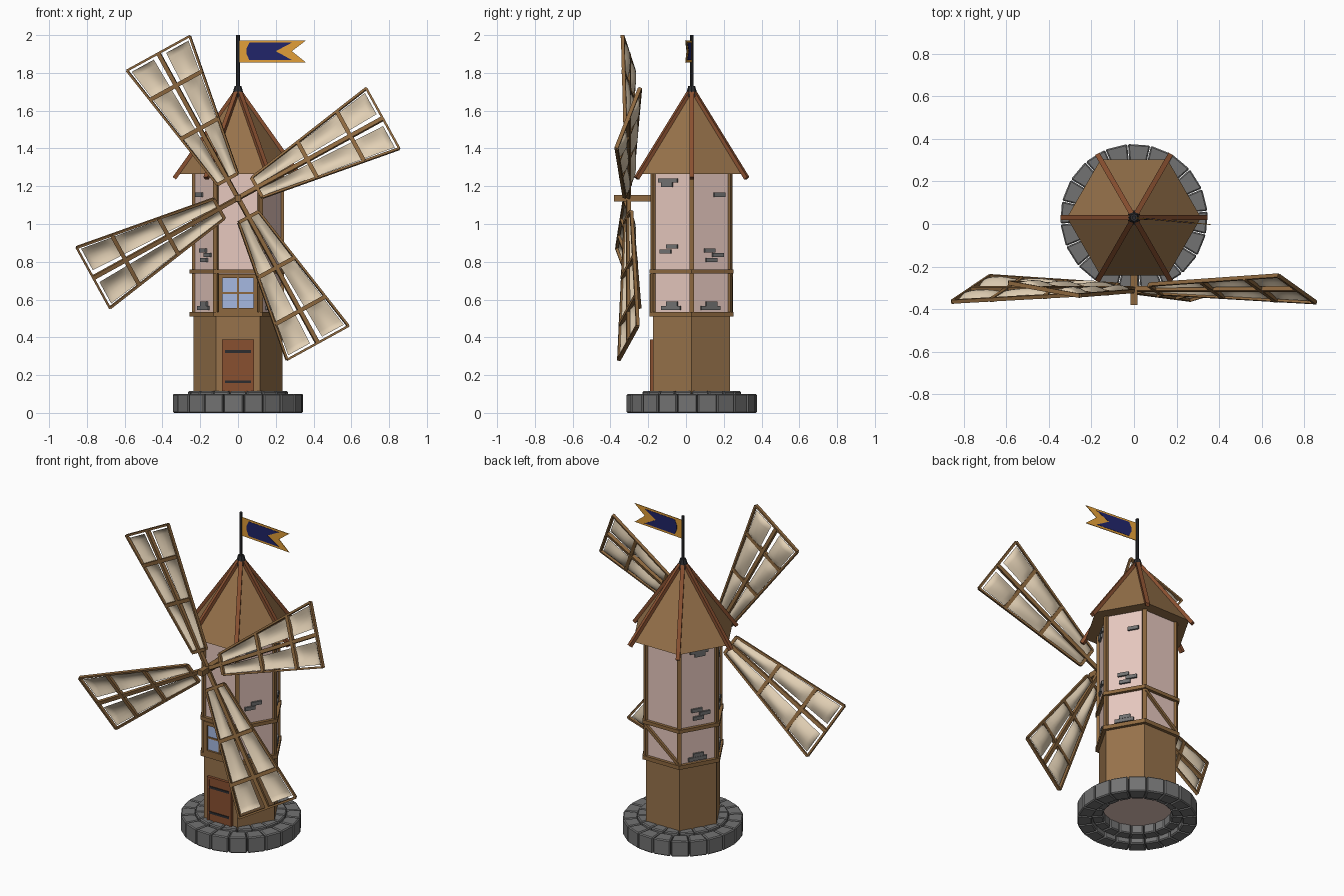
import bpy, bmesh, math
from mathutils import Matrix, Vector

if "Cube" in bpy.data.objects:
    bpy.data.objects.remove(bpy.data.objects["Cube"])

CY = 0.03                                   # tower axis is slightly behind the origin
AP = math.cos(math.pi / 6)                  # hexagon apothem ratio


def material(name, rgb):
    m = bpy.data.materials.new(name)
    m.diffuse_color = (*rgb, 1)
    m.use_nodes = True
    m.node_tree.nodes["Principled BSDF"].inputs["Base Color"].default_value = m.diffuse_color
    return m


WOOD = material("wood", (0.27, 0.14, 0.05))
BOARD = material("boards", (0.31, 0.17, 0.07))
RED = material("red_wood", (0.25, 0.08, 0.03))
PLASTER = material("plaster", (0.80, 0.58, 0.52))
CLOTH = material("canvas", (0.76, 0.63, 0.46))
STONE = material("stone", (0.17, 0.17, 0.17))
IRON = material("iron", (0.025, 0.025, 0.028))
GLASS = material("glass", (0.38, 0.48, 0.75))
NAVY = material("navy", (0.015, 0.018, 0.14))
GOLD = material("gold", (0.75, 0.34, 0.04))


def finish(name, bm, mat, smooth=False, bevel=0):
    bmesh.ops.recalc_face_normals(bm, faces=bm.faces)
    for f in bm.faces:
        f.smooth = smooth
    me = bpy.data.meshes.new(name)
    bm.to_mesh(me)
    bm.free()
    ob = bpy.data.objects.new(name, me)
    bpy.context.collection.objects.link(ob)
    me.materials.append(mat)
    if bevel:
        b = ob.modifiers.new("bevel", 'BEVEL')
        b.width, b.segments = bevel, 1
    return ob


def box(bm, center, size, M=Matrix()):
    bmesh.ops.create_cube(bm, size=1, matrix=M @ Matrix.Translation(center) @ Matrix.Diagonal((*size, 1)))


def beam(bm, a, b, w, h, M=Matrix()):
    a, b = Vector(a), Vector(b)
    d = b - a
    R = d.to_track_quat('X', 'Z').to_matrix().to_4x4()
    box(bm, (0, 0, 0), (d.length, w, h), M @ Matrix.Translation((a + b) / 2) @ R)


def prism(name, r0, r1, z0, z1, mat, n=6):
    bm = bmesh.new()
    bmesh.ops.create_cone(bm, cap_ends=True, segments=n, radius1=r0, radius2=r1, depth=z1 - z0,
                          matrix=Matrix.Translation((0, CY, (z0 + z1) / 2)) @ Matrix.Rotation(math.pi / 2, 4, 'Z'))
    # put a corner on the x axis
    return finish(name, bm, mat)


def face(deg, r=0.235):
    """Local frame on a wall: x along the wall, y up, z outwards."""
    a = math.radians(deg)
    n, up = Vector((math.cos(a), math.sin(a), 0)), Vector((0, 0, 1))
    R = Matrix((up.cross(n), up, n)).transposed().to_4x4()
    return Matrix.Translation(n * r * AP + Vector((0, CY, 0))) @ R


def polar(r, deg, z):
    a = math.radians(deg)
    return Vector((r * math.cos(a), CY + r * math.sin(a), z))


# Stone footing: two rings of wedge blocks
def stone_ring(name, r0, r1, z0, z1, n, shift):
    bm = bmesh.new()
    step = 360 / n
    for i in range(n):
        lo, hi = i * step + shift + 0.3, (i + 1) * step + shift - 0.3
        foot = [(r0, lo), (r1, lo), (r1, hi), (r0, hi)]
        v = [bm.verts.new(polar(r, d, z)) for z in (z0, z1) for r, d in foot]
        for q in ((0, 1, 2, 3), (4, 5, 6, 7), (0, 1, 5, 4), (1, 2, 6, 5), (2, 3, 7, 6), (3, 0, 4, 7)):
            bm.faces.new([v[k] for k in q])
    finish(name, bm, STONE, bevel=0.006)


stone_ring("footing_outer_stones", 0.262, 0.347, 0, 0.1, 20, 5)
stone_ring("footing_inner_stones", 0.20, 0.265, 0.03, 0.115, 18, 0)
prism("floor", 0.21, 0.21, 0.085, 0.1, PLASTER, 24)

# Tower storeys, bands and corner posts
prism("lower_storey", 0.235, 0.235, 0.1, 0.52, BOARD)
prism("upper_storey", 0.235, 0.235, 0.52, 1.275, PLASTER)
prism("lower_band", 0.257, 0.257, 0.51, 0.535, WOOD)
prism("upper_band", 0.257, 0.257, 0.738, 0.76, WOOD)
bm = bmesh.new()
for i in range(6):
    box(bm, (0.234, 0, 0.895), (0.02, 0.024, 0.75), Matrix.Translation((0, CY, 0)) @ Matrix.Rotation(i * math.pi / 3, 4, 'Z'))
beam(bm, (-0.115, 0.73, 0.006), (0.115, 0.54, 0.006), 0.018, 0.02, face(90))
finish("corner_posts_and_brace", bm, WOOD)

# Exposed brick patches: (wall angle, [(x, z) of bricks])
bm = bmesh.new()
low = [(-0.03, 0.555), (0.02, 0.555), (0.0, 0.578)]
mid = [(0.0, 0.81), (0.04, 0.835), (-0.01, 0.86)]
patches = {-30: low + [(-0.04, 0.855), (0.0, 0.88), (-0.05, 1.23), (0.0, 1.23), (-0.03, 1.208)],
           30: low + mid + [(0.05, 1.155)],
           150: low + mid + [(0.03, 1.23), (-0.02, 1.23), (0.01, 1.208)],
           210: low + mid + [(-0.05, 1.155)]}
for deg, bricks in patches.items():
    for x, z in bricks:
        box(bm, (x, z, 0.002), (0.066, 0.022, 0.018), face(deg))
finish("exposed_bricks", bm, STONE)

# Door with frame and iron straps
F = face(270)
bm = bmesh.new()
box(bm, (0, 0.245, 0.004), (0.15, 0.27, 0.016), F)
finish("door", bm, RED)
bm = bmesh.new()
for x in (-0.078, 0.078):
    box(bm, (x, 0.248, 0.006), (0.014, 0.276, 0.022), F)
box(bm, (0, 0.382, 0.006), (0.17, 0.014, 0.022), F)
finish("door_frame", bm, RED)
bm = bmesh.new()
for z in (0.165, 0.325):
    box(bm, (0, z, 0.012), (0.14, 0.014, 0.008), F)
finish("door_straps", bm, IRON)

# Window
bm = bmesh.new()
box(bm, (0, 0.635, 0.003), (0.17, 0.17, 0.01), F)
finish("window_glass", bm, GLASS)
bm = bmesh.new()
for s in (-1, 1):
    box(bm, (s * 0.093, 0.635, 0.008), (0.022, 0.2, 0.026), F)
    box(bm, (0, 0.635 + s * 0.09, 0.008), (0.2, 0.022, 0.026), F)
box(bm, (0, 0.635, 0.007), (0.01, 0.17, 0.014), F)
box(bm, (0, 0.635, 0.007), (0.17, 0.01, 0.014), F)
finish("window_frame", bm, WOOD)

# Roof, ridge beams, cap and pole
prism("roof", 0.315, 0.01, 1.265, 1.70, BOARD)
bm = bmesh.new()
for i in range(6):
    beam(bm, polar(0.015, i * 60, 1.695), polar(0.337, i * 60, 1.242), 0.024, 0.022)
finish("ridge_beams", bm, RED)
prism("roof_cap", 0.034, 0.018, 1.675, 1.73, IRON, 8)
prism("flag_pole", 0.01, 0.01, 1.7, 2.0, IRON, 8)


# Swallow-tailed flag
def plate(name, pts, thick, mat):
    bm = bmesh.new()
    f = bm.faces.new([bm.verts.new((x, CY - 0.09 * x - thick / 2, z)) for x, z in pts])
    ext = bmesh.ops.extrude_face_region(bm, geom=[f])["geom"]
    bmesh.ops.translate(bm, vec=(0, thick, 0), verts=[g for g in ext if isinstance(g, bmesh.types.BMVert)])
    finish(name, bm, mat)


plate("flag_border", [(0.005, 1.855), (0.36, 1.855), (0.285, 1.915), (0.36, 1.972), (0.005, 1.972)], 0.004, GOLD)
plate("flag_field", [(0.045, 1.9), (0.06, 1.868), (0.285, 1.868), (0.2, 1.915), (0.285, 1.96),
                     (0.06, 1.96), (0.045, 1.93)], 0.007, NAVY)

# Axle
bm = bmesh.new()
box(bm, (0, -0.26, 1.137), (0.034, 0.24, 0.034))
finish("axle", bm, WOOD)

# Sails: each built flat along local x, then turned and pitched
R0, R1 = 0.115, 0.875
STOPS = [R0, 0.42, 0.68, R1]


def half(r):
    return 0.062 + (0.192 - 0.062) * (r - R0) / (R1 - R0)


for k, pitch in enumerate((19, 9, 18, 15)):
    a = math.radians(28.8 + 90 * k)
    c, s = math.cos(a), math.sin(a)
    M = (Matrix.Translation((0, -0.305, 1.137)) @ Matrix(((c, -s, 0), (0, 0, -1), (s, c, 0))).to_4x4()
         @ Matrix.Rotation(-math.radians(pitch), 4, 'X'))
    bm = bmesh.new()
    beam(bm, (0, 0, 0), (R1, 0, 0), 0.022, 0.022, M)
    for side in (-1, 1):
        beam(bm, (R0, side * half(R0), 0), (R1, side * half(R1), 0), 0.012, 0.018, M)
    for r, w in zip(STOPS, (0.018, 0.022, 0.022, 0.012)):
        beam(bm, (r, -half(r), 0.002), (r, half(r), 0.002), w, 0.02, M)
    finish(f"sail_frame_{k + 1}", bm, WOOD)

    # Billowing canvas, three cells on each side of the spar
    bm = bmesh.new()
    for side in (-1, 1):
        for ra, rb in zip(STOPS, STOPS[1:]):
            rows = []
            for i in range(9):
                u = i / 8
                r = ra + (rb - ra) * u
                r = min(r, R1 - 0.018)
                rows.append([bm.verts.new(M @ Vector((
                    r, side * half(r) * (0.2 + 0.72 * j / 6),
                    -0.026 * math.sin(math.pi * j / 6) * math.sqrt(max(0, math.sin(math.pi * u)))))) for j in range(7)])
            for p, q in zip(rows, rows[1:]):
                for j in range(6):
                    bm.faces.new((p[j], p[j + 1], q[j + 1], q[j]))
    finish(f"sail_canvas_{k + 1}", bm, CLOTH, smooth=True)
